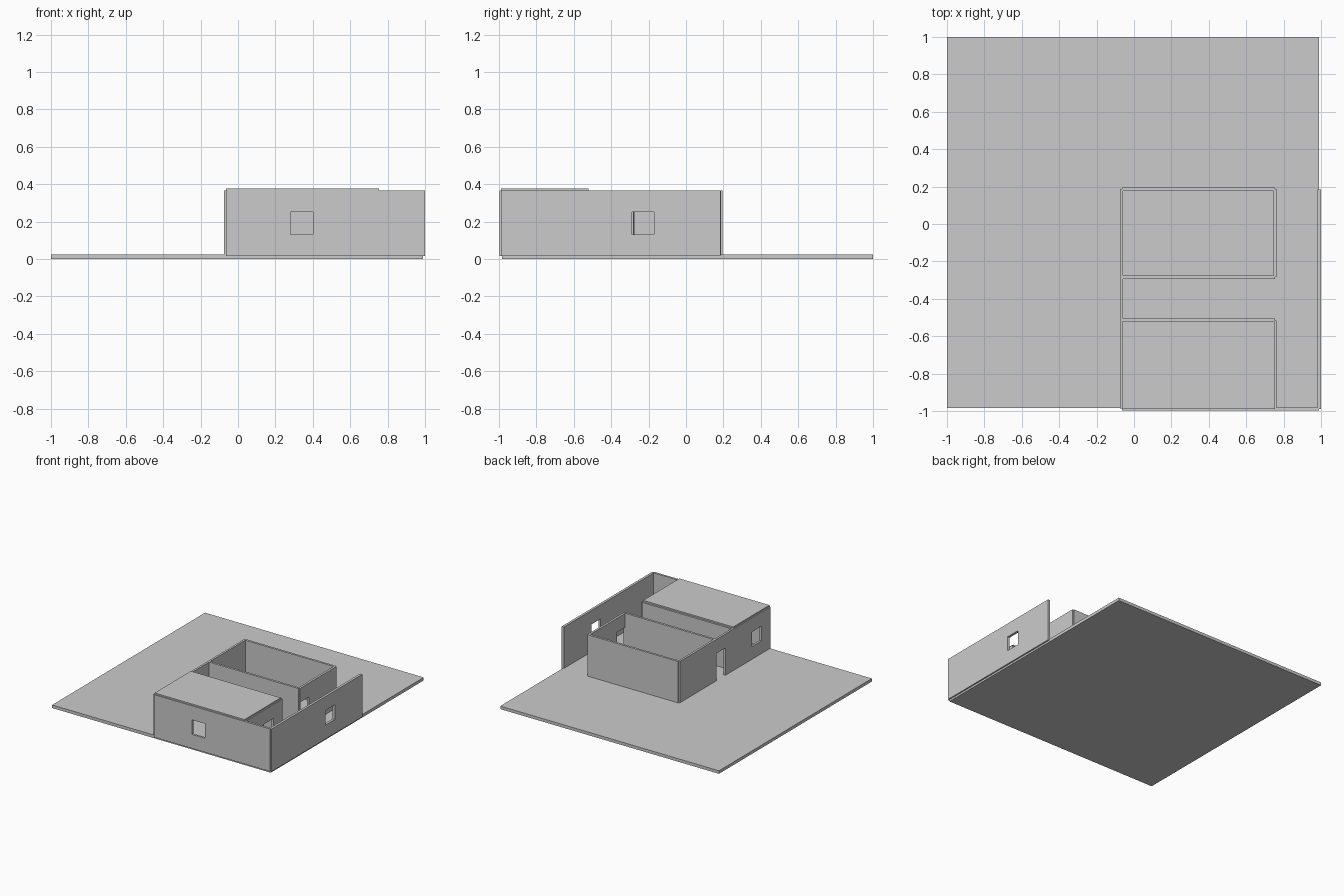
import bpy

if "Cube" in bpy.data.objects:
    bpy.data.objects.remove(bpy.data.objects["Cube"])

Z0, Z1 = 0.015, 0.365        # wall bottom and top
WIN = (0.13, 0.25)           # window height range
DOOR = (-0.02, 0.25)         # door cut range, open to the floor


def box(name, x, y, z):
    bpy.ops.mesh.primitive_cube_add(
        size=1, location=[(a + b) / 2 for a, b in (x, y, z)])
    ob = bpy.context.object
    ob.name = name
    ob.scale = [b - a for a, b in (x, y, z)]
    bpy.ops.object.transform_apply(location=True, rotation=False, scale=True)
    return ob


def wall(name, x, y, openings=()):
    """Straight wall; each opening is (start, end, height range) along it."""
    ob = box(name, x, y, (Z0, Z1))
    along_x = (x[1] - x[0]) > (y[1] - y[0])
    for a, b, z in openings:
        if along_x:
            cutter = box("cutter", (a, b), (y[0] - 0.05, y[1] + 0.05), z)
        else:
            cutter = box("cutter", (x[0] - 0.05, x[1] + 0.05), (a, b), z)
        mod = ob.modifiers.new("opening", 'BOOLEAN')
        mod.operation = 'DIFFERENCE'
        mod.solver = 'EXACT'
        mod.object = cutter
        bpy.context.view_layer.objects.active = ob
        bpy.ops.object.modifier_apply(modifier=mod.name)
        bpy.data.objects.remove(cutter)
    return ob


# Ground slab
box("ground_slab", (-1, 0.988), (-0.985, 1), (0, 0.025))

# Outer walls
wall("front_wall", (-0.065, 0.988), (-0.998, -0.98), [(0.28, 0.40, WIN)])
wall("right_wall", (0.98, 1.0), (-0.99, 0.185), [(-0.29, -0.17, WIN)])
wall("left_wall", (-0.075, -0.058), (-0.987, 0.187),
     [(-0.87, -0.75, WIN), (-0.405, -0.292, DOOR)])
wall("back_wall", (-0.065, 0.753), (0.177, 0.195))

# Back room
wall("back_room_front_wall", (-0.065, 0.753), (-0.293, -0.275))
wall("back_room_right_wall", (0.745, 0.763), (-0.284, 0.187),
     [(-0.279, -0.165, DOOR)])

# Front room
wall("front_room_back_wall", (-0.065, 0.753), (-0.522, -0.505))
wall("front_room_right_wall", (0.747, 0.763), (-0.988, -0.515),
     [(-0.75, -0.63, DOOR)])
box("front_room_roof", (-0.065, 0.753), (-0.99, -0.52), (Z1, 0.376))
